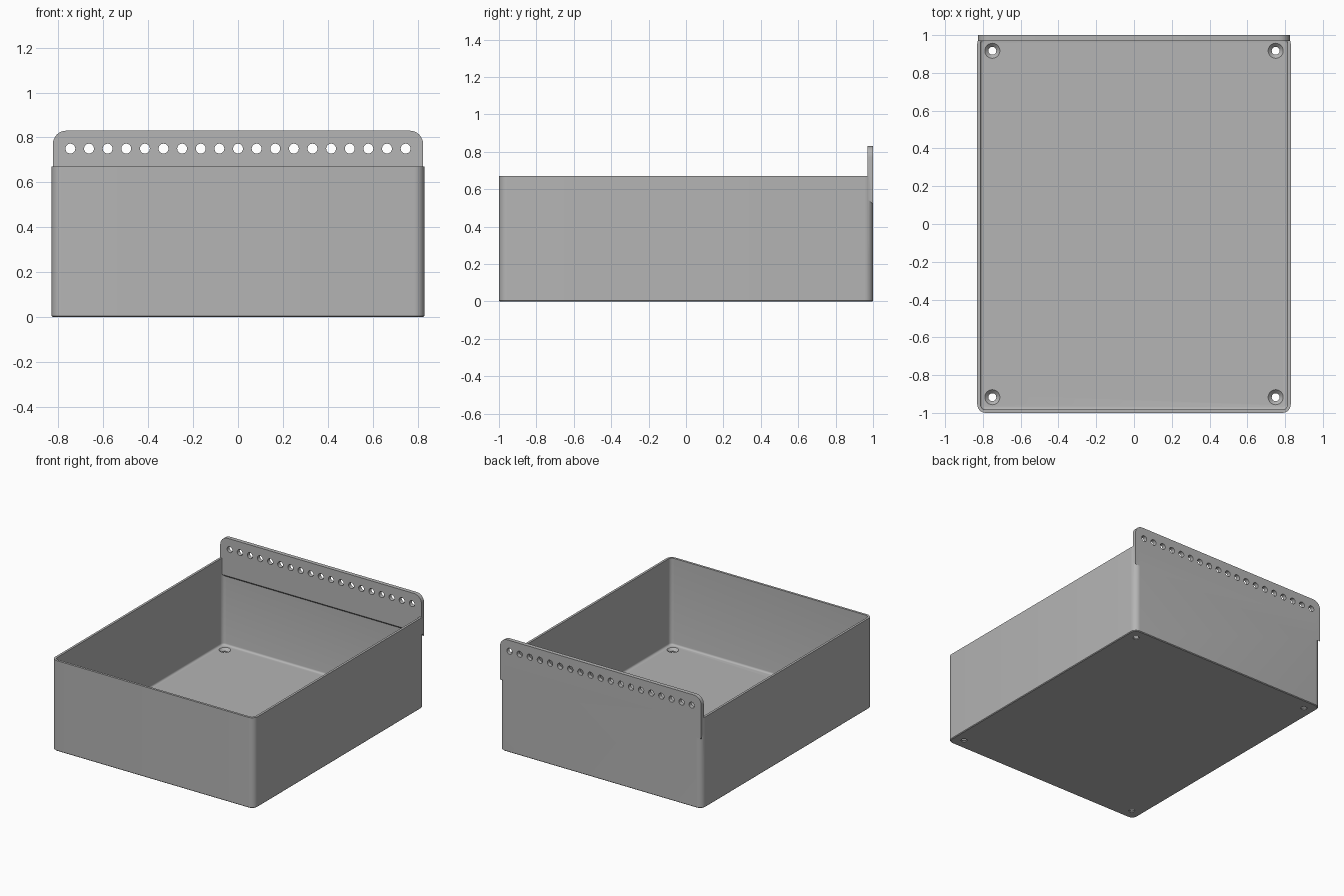
import bpy, bmesh, math
from mathutils import Matrix

default = bpy.data.objects.get("Cube")
if default:
    bpy.data.objects.remove(default, do_unlink=True)

HX, HY, H = 0.83, 1.0, 0.67        # half width, half depth, box height
WALL, FLOOR, R = 0.017, 0.027, 0.045
FILLET = 0.014
PLATE_HX, PLATE_TOP, PLATE_T = 0.825, 0.83, 0.03

grey = bpy.data.materials.new("plain grey")
grey.use_nodes = True
colour = (0.46, 0.46, 0.46, 1)
grey.diffuse_color = colour
grey.node_tree.nodes["Principled BSDF"].inputs["Base Color"].default_value = colour


def make_object(name, bm):
    bmesh.ops.recalc_face_normals(bm, faces=bm.faces[:])
    mesh = bpy.data.meshes.new(name)
    bm.to_mesh(mesh)
    bm.free()
    mesh.materials.append(grey)
    obj = bpy.data.objects.new(name, mesh)
    bpy.context.scene.collection.objects.link(obj)
    return obj


def arc(cx, cy, r, start, end, steps=8):
    return [(cx + r * math.cos(math.radians(start + (end - start) * i / steps)),
             cy + r * math.sin(math.radians(start + (end - start) * i / steps)))
            for i in range(steps + 1)]


def rounded_rect(inset):
    r = R - inset
    cx, cy = HX - R, HY - R
    centres = [(cx, cy), (-cx, cy), (-cx, -cy), (cx, -cy)]
    return [p for k, c in enumerate(centres) for p in arc(*c, r, 90 * k, 90 * k + 90)]


def loft(name, rings):
    """Bridge closed rings of 3D points and cap both ends."""
    bm = bmesh.new()
    loops = [[bm.verts.new(p) for p in ring] for ring in rings]
    for a, b in zip(loops, loops[1:]):
        for i in range(len(a)):
            j = (i + 1) % len(a)
            bm.faces.new((a[i], a[j], b[j], b[i]))
    bm.faces.new(loops[0])
    bm.faces.new(loops[-1])
    return make_object(name, bm)


def boolean(target, tool, operation):
    mod = target.modifiers.new(operation.title(), "BOOLEAN")
    mod.operation, mod.solver, mod.object = operation, "EXACT", tool
    bpy.context.view_layer.objects.active = target
    bpy.ops.object.modifier_apply(modifier=mod.name)
    bpy.data.objects.remove(tool, do_unlink=True)


# Open box: outside, rim, inside, then a fillet onto the floor
section = [(0.005, 0), (0, 0.005), (0, H), (WALL, H)]
for i in range(5):
    a = math.radians(90 * i / 4)
    section.append((WALL + FILLET * (1 - math.cos(a)), FLOOR + FILLET * (1 - math.sin(a))))
box = loft("storage_box", [[(x, y, z) for x, y in rounded_rect(s)] for s, z in section])

# Hanging plate: rounded top corners, underside sloping down to the back
pr = 0.06
top = (arc(PLATE_HX - pr, PLATE_TOP - pr, pr, 0, 90)
       + arc(pr - PLATE_HX, PLATE_TOP - pr, pr, 90, 180))
rings = []
for y, bottom in ((HY - PLATE_T, 0.55), (HY, 0.52)):
    outline = top + [(-PLATE_HX, bottom), (PLATE_HX, bottom)]
    rings.append([(x, y, z) for x, z in outline])
plate = loft("hanging_plate", rings)
boolean(box, plate, "UNION")

# Row of round holes through the plate
bm = bmesh.new()
for i in range(-9, 10):
    placement = Matrix.Translation((i * 0.083, HY, 0.75)) @ Matrix.Rotation(math.pi / 2, 4, "X")
    bmesh.ops.create_cone(bm, cap_ends=True, segments=24, radius1=0.022,
                          radius2=0.022, depth=0.2, matrix=placement)
boolean(box, make_object("plate_hole_cutter", bm), "DIFFERENCE")

# Countersunk screw holes in the floor corners
for sx in (-1, 1):
    for sy in (-1, 1):
        steps = [(0.021, -0.05), (0.021, FLOOR - 0.019), (0.04, FLOOR), (0.04, FLOOR + 0.01)]
        cutter = loft("screw_hole_cutter", [
            [(sx * 0.75 + x, sy * 0.917 + y, z) for x, y in arc(0, 0, r, 0, 360, 24)[:-1]]
            for r, z in steps])
        boolean(box, cutter, "DIFFERENCE")

bpy.ops.object.select_all(action="DESELECT")
box.select_set(True)
bpy.context.view_layer.objects.active = box
bpy.ops.object.shade_smooth_by_angle(angle=math.radians(30))
